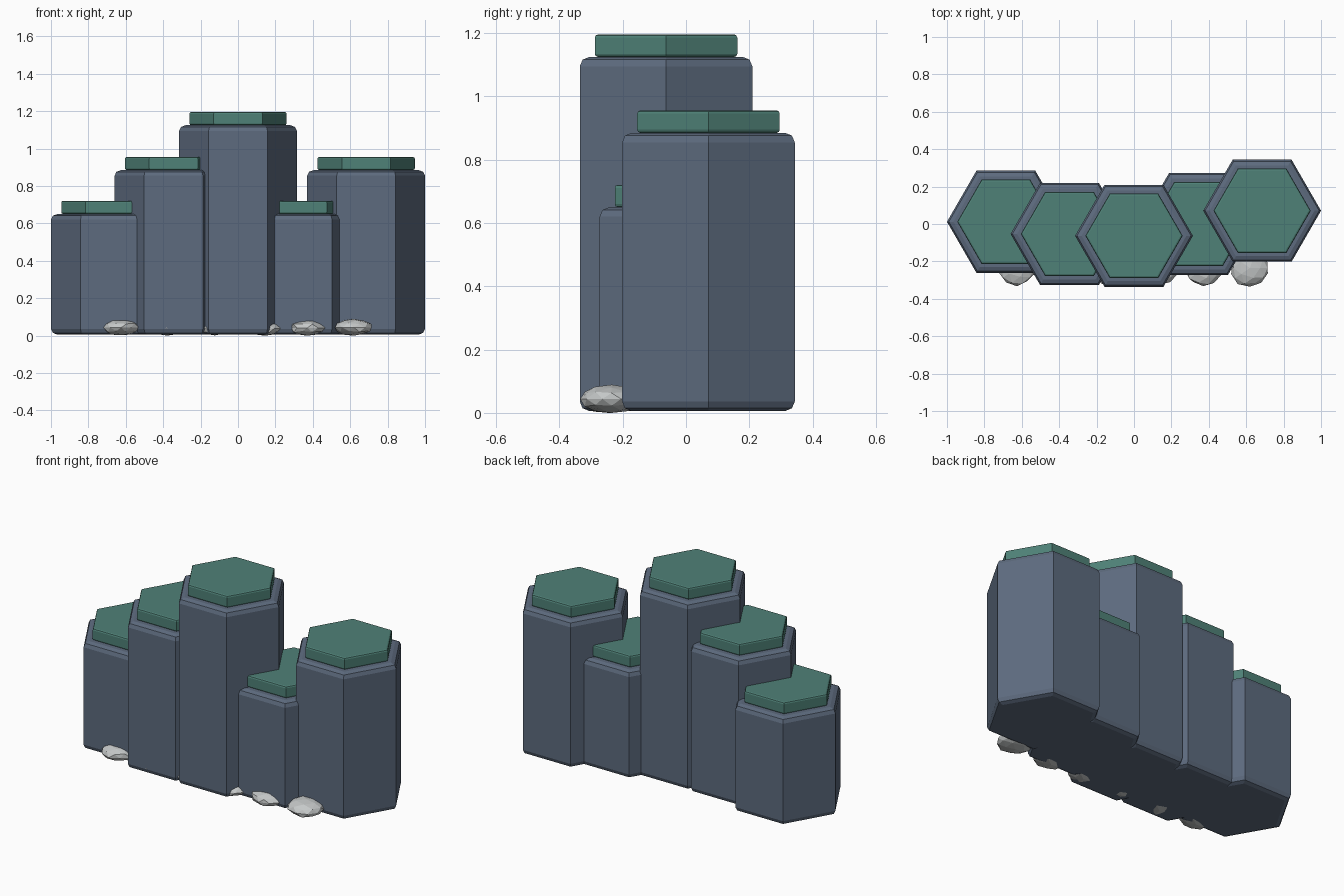
import bpy, bmesh, math, random
from mathutils import Vector

random.seed(4)
default = bpy.data.objects.get("Cube")
if default:
    bpy.data.objects.remove(default, do_unlink=True)


def material(name, rgb):
    m = bpy.data.materials.new(name)
    m.use_nodes = True
    m.diffuse_color = (*rgb, 1)
    m.node_tree.nodes["Principled BSDF"].inputs["Base Color"].default_value = (*rgb, 1)
    return m


slate = material("slate_blue", (0.11, 0.147, 0.21))
moss = material("moss_green", (0.078, 0.22, 0.185))
stone = material("pale_stone", (0.56, 0.58, 0.58))


def finish(bm, name, mat):
    bmesh.ops.recalc_face_normals(bm, faces=bm.faces)
    mesh = bpy.data.meshes.new(name)
    bm.to_mesh(mesh)
    bm.free()
    mesh.materials.append(mat)
    obj = bpy.data.objects.new(name, mesh)
    bpy.context.collection.objects.link(obj)
    return obj


def hex_prism(name, x, y, z0, z1, radius, bevel, mat):
    """Six-sided prism with a two-step rounded rim at top and bottom."""
    bm = bmesh.new()
    bm_steps = [(bevel * (1 - math.sin(a)), bevel * (1 - math.cos(a)))
                for a in (0, math.pi / 4, math.pi / 2)]
    profile = [(i, z0 + h) for i, h in bm_steps]
    profile += [(i, z1 - h) for i, h in reversed(bm_steps)]
    rings = []
    for inset, z in profile:
        r = radius - inset / math.cos(math.pi / 6)
        rings.append([bm.verts.new((x + r * math.cos(k * math.pi / 3),
                                    y + r * math.sin(k * math.pi / 3), z))
                      for k in range(6)])
    for low, high in zip(rings, rings[1:]):
        for k in range(6):
            n = (k + 1) % 6
            bm.faces.new((low[k], low[n], high[n], high[k]))
    bm.faces.new(rings[0])
    bm.faces.new(rings[-1])
    return finish(bm, name, mat)


# Basalt columns, each with a mossy cap: name, x, y, body top
columns = [
    ("far_right", -0.685, 0.012, 0.65),
    ("near_right", -0.345, -0.053, 0.885),
    ("centre", 0.0, -0.063, 1.125),
    ("near_left", 0.345, 0.0, 0.65),
    ("far_left", 0.685, 0.071, 0.885),
]
for name, x, y, top in columns:
    hex_prism(name + "_column", x, y, 0.006, top, 0.315, 0.03, slate)
    hex_prism(name + "_cap", x, y, top, top + 0.071, 0.26, 0.01, moss)


# Small squashed boulders along the front foot: x, y, half width, half height
boulders = [
    (-0.625, -0.235, 0.1, 0.043),
    (-0.38, -0.245, 0.095, 0.04),
    (-0.125, -0.25, 0.09, 0.04),
    (0.145, -0.245, 0.085, 0.039),
    (0.37, -0.24, 0.1, 0.042),
    (0.62, -0.235, 0.108, 0.044),
]
for i, (x, y, w, h) in enumerate(boulders):
    bm = bmesh.new()
    bmesh.ops.create_icosphere(bm, subdivisions=2, radius=1)
    for v in bm.verts:
        p = v.co * random.uniform(0.9, 1.05)
        v.co = Vector((x + p.x * w, y + p.y * w * 0.95, max(0, h + p.z * h)))
    finish(bm, f"boulder_{i + 1}", stone)
